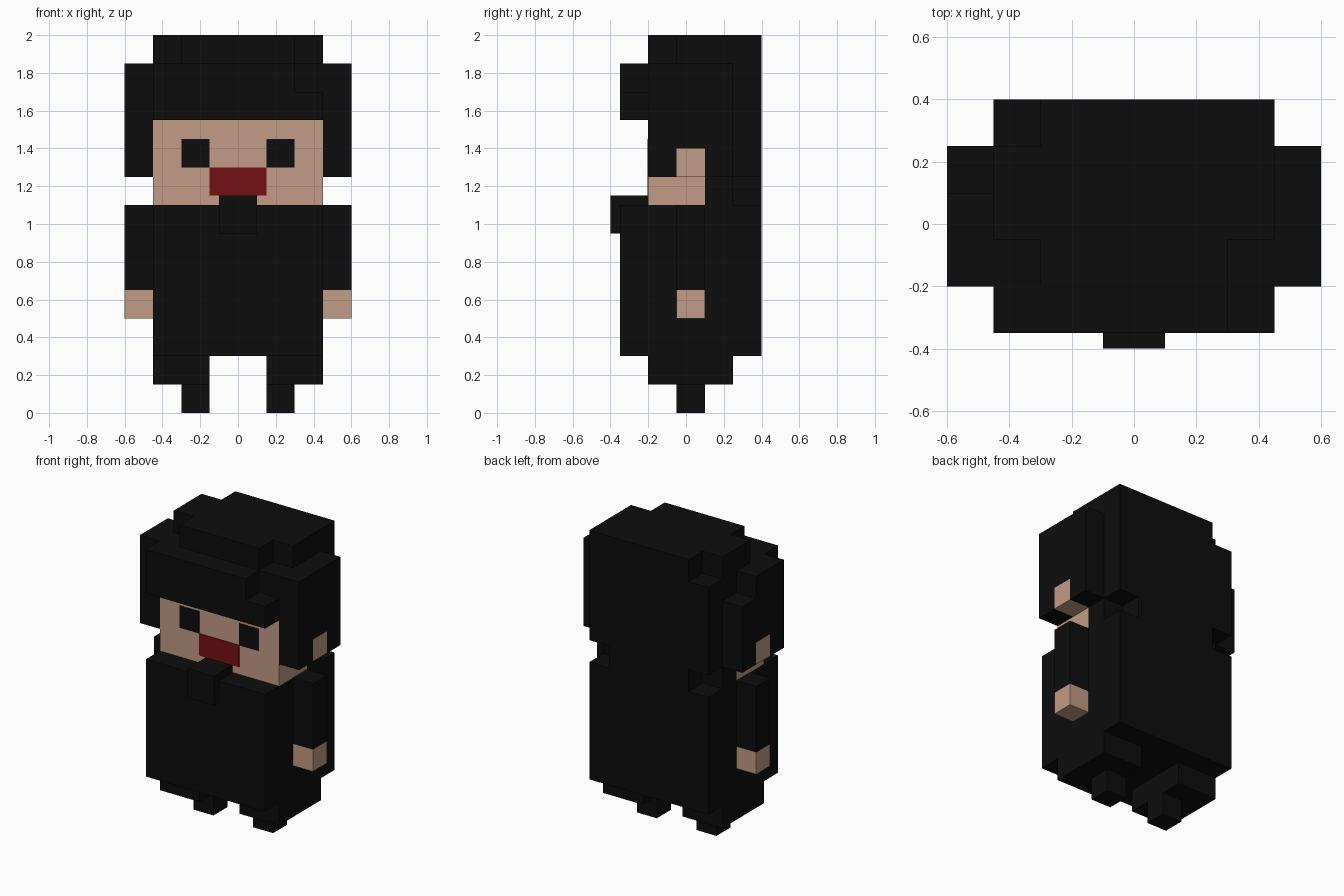
import bpy, bmesh
from mathutils import Vector

cube = bpy.data.objects.get("Cube")
if cube:
    bpy.data.objects.remove(cube, do_unlink=True)


def material(name, rgb):
    m = bpy.data.materials.new(name)
    m.use_nodes = True
    m.diffuse_color = (*rgb, 1)
    bsdf = m.node_tree.nodes["Principled BSDF"]
    bsdf.inputs["Base Color"].default_value = (*rgb, 1)
    bsdf.inputs["Roughness"].default_value = 0.9
    return m


BLACK = material("black", (0.004, 0.004, 0.004))
SKIN = material("skin", (0.54, 0.325, 0.235))
RED = material("dark_red", (0.18, 0.005, 0.006))

# Profile coordinates to 3D for each extrusion axis
PLACE = {
    "x": lambda a, b, d: Vector((d, a, b)),
    "y": lambda a, b, d: Vector((a, d, b)),
    "z": lambda a, b, d: Vector((a, b, d)),
}


def prism(name, axis, outline, lo, hi, mat):
    """Extrude a flat outline along one axis from lo to hi."""
    bm = bmesh.new()
    place = PLACE[axis]
    base = bm.faces.new([bm.verts.new(place(a, b, lo)) for a, b in outline])
    ext = bmesh.ops.extrude_face_region(bm, geom=[base])
    moved = [g for g in ext["geom"] if isinstance(g, bmesh.types.BMVert)]
    bmesh.ops.translate(bm, verts=moved, vec=place(0, 0, hi - lo))
    bmesh.ops.recalc_face_normals(bm, faces=bm.faces)
    me = bpy.data.meshes.new(name)
    bm.to_mesh(me)
    bm.free()
    me.materials.append(mat)
    ob = bpy.data.objects.new(name, me)
    bpy.context.collection.objects.link(ob)
    return ob


def box(name, x, y, z, mat):
    x0, x1 = sorted(x)
    outline = [(x0, y[0]), (x1, y[0]), (x1, y[1]), (x0, y[1])]
    return prism(name, "z", outline, z[0], z[1], mat)


# Body and head
box("torso", (-.45, .45), (-.35, .4), (.3, 1.1), BLACK)
box("face", (-.45, .45), (-.2, .1), (1.1, 1.55), SKIN)
box("neck_bow", (-.1, .1), (-.4, -.2), (.95, 1.15), BLACK)
box("mouth", (-.15, .15), (-.204, -.199), (1.15, 1.3), RED)

# Crown with three cut corners
prism("hair_crown", "z",
      [(-.3, -.2), (.3, -.2), (.3, -.05), (.45, -.05), (.45, .4),
       (-.3, .4), (-.3, .25), (-.45, .25), (-.45, -.05), (-.3, -.05)],
      1.85, 2.0, BLACK)
box("hair_cap", (-.45, .45), (-.2, .4), (1.55, 1.85), BLACK)
# Fringe, stepped down at its left end
prism("hair_fringe", "y",
      [(-.45, 1.55), (.45, 1.55), (.45, 1.7), (.3, 1.7), (.3, 1.85), (-.45, 1.85)],
      -.35, -.2, BLACK)
box("hair_back", (-.45, .45), (.1, .4), (1.25, 1.55), BLACK)
# Nape, narrower at the back
prism("hair_nape", "z",
      [(-.45, .1), (.45, .1), (.45, .25), (.3, .25), (.3, .4),
       (-.3, .4), (-.3, .25), (-.45, .25)],
      1.1, 1.25, BLACK)

# Side hair wraps around the ear; the right one is stepped at the back
side_lower = [(.25, 1.25), (.1, 1.25), (.1, 1.4), (-.05, 1.4),
              (-.05, 1.25), (-.2, 1.25), (-.2, 1.85)]
side_tops = {"left": [(.25, 1.85)], "right": [(.1, 1.85), (.1, 1.7), (.25, 1.7)]}

for side, s in (("left", 1), ("right", -1)):
    outer = (s * .45, s * .6)
    prism(f"hair_{side}", "x", side_lower + side_tops[side], min(outer), max(outer), BLACK)
    box(f"ear_{side}", outer, (-.05, .1), (1.25, 1.4), SKIN)
    box(f"eye_{side}", (s * .15, s * .3), (-.204, -.199), (1.3, 1.45), BLACK)
    box(f"sleeve_{side}", outer, (-.05, .1), (.65, 1.1), BLACK)
    box(f"hand_{side}", outer, (-.05, .1), (.5, .65), SKIN)
    box(f"leg_{side}", (s * .15, s * .45), (-.2, .25), (.15, .3), BLACK)
    box(f"foot_{side}", (s * .15, s * .3), (-.05, .1), (0, .15), BLACK)
